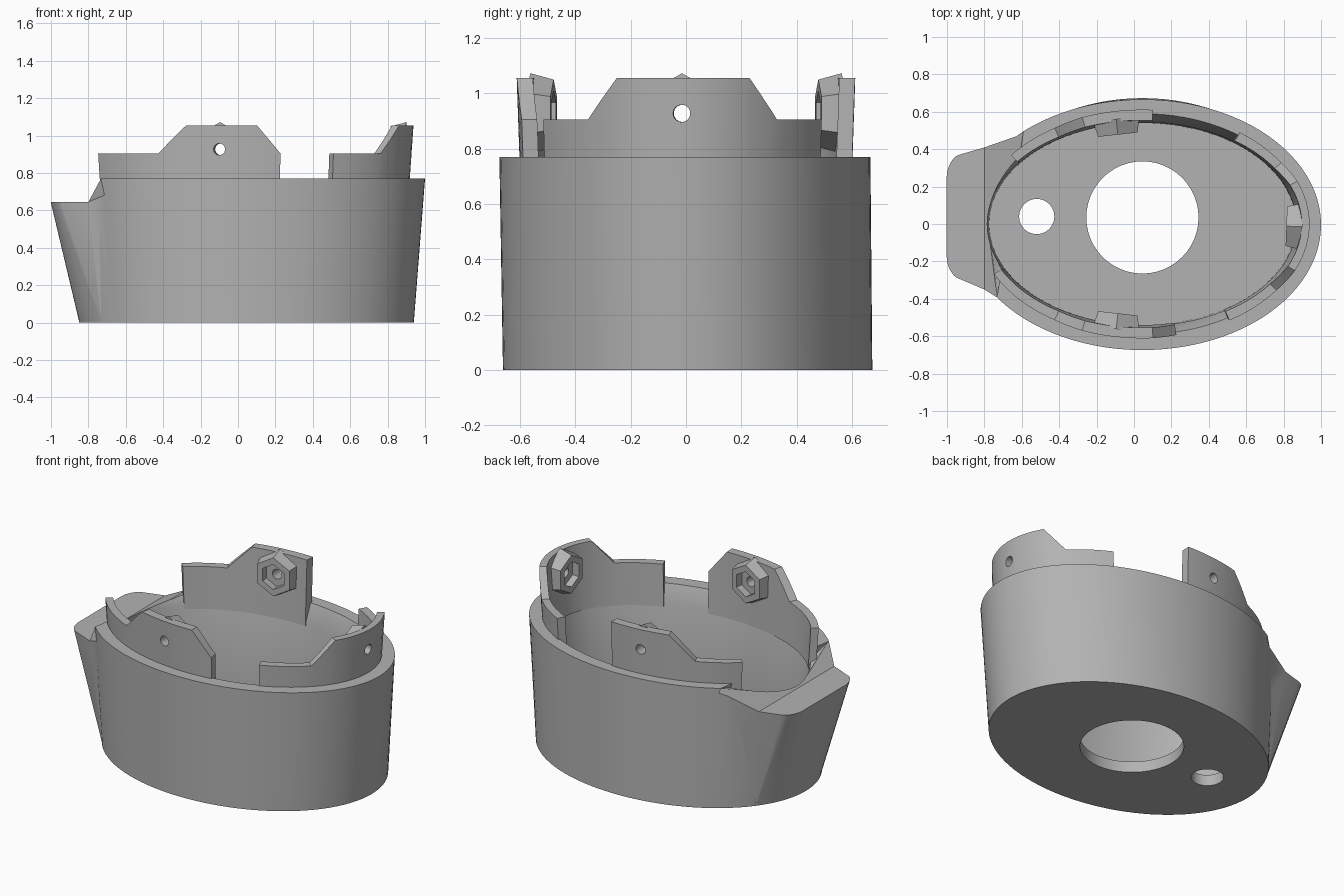
import bpy, bmesh
from math import cos, sin, pi, acos, asin, radians
from mathutils import Vector, Matrix

cube = bpy.data.objects.get("Cube")
if cube:
    bpy.data.objects.remove(cube)

grey = bpy.data.materials.new("plain grey")
grey.use_nodes = True
COLOR = (0.45, 0.45, 0.45, 1)
grey.diffuse_color = COLOR
grey.node_tree.nodes["Principled BSDF"].inputs["Base Color"].default_value = COLOR

CX = 0.045          # centre of every oval
SEG = 96


def finish(name, bm):
    bmesh.ops.recalc_face_normals(bm, faces=bm.faces)
    mesh = bpy.data.meshes.new(name)
    bm.to_mesh(mesh)
    bm.free()
    mesh.materials.append(grey)
    obj = bpy.data.objects.new(name, mesh)
    bpy.context.collection.objects.link(obj)
    return obj


def loft(name, rings):
    """Closed solid through rings of equal point count."""
    bm = bmesh.new()
    loops = [[bm.verts.new(p) for p in ring] for ring in rings]
    n = len(loops[0])
    for low, high in zip(loops, loops[1:]):
        for i in range(n):
            j = (i + 1) % n
            bm.faces.new((low[i], low[j], high[j], high[i]))
    bm.faces.new(loops[0][::-1])
    bm.faces.new(loops[-1])
    return finish(name, bm)


def oval(a, b, z, cx=CX, cy=0.0, n=SEG):
    return [(cx + a * cos(2 * pi * i / n), cy + b * sin(2 * pi * i / n), z) for i in range(n)]


def boolean(obj, cutter, operation="DIFFERENCE", keep=False):
    mod = obj.modifiers.new("cut", "BOOLEAN")
    mod.operation = operation
    mod.solver = "EXACT"
    mod.object = cutter
    bpy.ops.object.select_all(action="DESELECT")
    bpy.context.view_layer.objects.active = obj
    obj.select_set(True)
    bpy.ops.object.modifier_apply(modifier=mod.name)
    if not keep:
        bpy.data.objects.remove(cutter)


def smooth(obj, angle=25):
    bpy.ops.object.select_all(action="DESELECT")
    bpy.context.view_layer.objects.active = obj
    obj.select_set(True)
    bpy.ops.object.shade_smooth_by_angle(angle=radians(angle))


# Oval cup, slightly flared
RIM = 0.77
body = loft("cup_body", [oval(0.895, 0.667, 0, cy=0.006), oval(0.955, 0.67, RIM, cy=-0.004)])

# Spout: hull from the lower oval to a rounded bar
bm = bmesh.new()
for p in oval(0.893, 0.665, 0, cy=0.006):
    if p[0] < -0.7:
        bm.verts.new(p)
for z, x in ((0.0, -0.84), (RIM, -1.031)):
    if z:
        for cy, start in ((0.30, pi / 2), (-0.21, pi)):
            for i in range(7):
                t = start + i * pi / 12
                bm.verts.new((x + 0.08 + 0.08 * cos(t), cy + 0.08 * sin(t), z))
        for px, py in ((-0.6, 0.485), (-0.73, -0.39)):
            bm.verts.new((px, py, z))
bmesh.ops.convex_hull(bm, input=bm.verts)
boolean(body, finish("spout", bm), "UNION")

# Cavity with an opened inner rim
boolean(body, loft("cavity", [oval(0.82, 0.54, 0.07), oval(0.83, 0.545, 0.66),
                              oval(0.866, 0.59, RIM), oval(0.866, 0.59, 1.0)]))

# Lowered spout top with a skewed slope up to the rim
lip = []
for y, back in ((-1.0, -0.83), (1.0, -0.51)):
    lip.append([(-1.3, y, 0.645), (-0.8, y, 0.645), (back, y, RIM), (back, y, 1.0), (-1.3, y, 1.0)])
boolean(body, loft("spout_cut", lip))

# Floor holes
for x, y, r in ((0.045, 0.035, 0.30), (-0.52, 0.04, 0.094)):
    boolean(body, loft("floor_hole", [oval(r, r, -0.1, x, y, 48), oval(r, r, 0.2, x, y, 48)]))
smooth(body)


# Upright tabs following the rim
def height(t, profile):
    for (t0, z0), (t1, z1) in zip(profile, profile[1:]):
        if t <= t1:
            return z0 + (z1 - z0) * (t - t0) / (t1 - t0)
    return profile[-1][1]


def tab(name, profile):
    """profile: (angle, top height) pairs with rising angle."""
    first, last = profile[0][0], profile[-1][0]
    stops = sorted({p[0] for p in profile} | {first + (last - first) * i / 24 for i in range(25)})
    rings = []
    for t in stops:
        top = height(t, profile)
        ring = []
        for base, flare, z in (((0.865, 0.597), 0, 0.64), ((0.865, 0.597), 1, top),
                               ((0.823, 0.54), 1, top), ((0.823, 0.54), 0, 0.64)):
            f = flare * 0.1 * (top - 0.64) * 0.7
            ring.append((CX + (base[0] + f) * cos(t), (base[1] + f * 0.5) * sin(t), z))
        rings.append(ring)
    return loft(name, rings)


def by_x(x):
    return acos((x - CX) / 0.875)


LOW, HIGH = 0.905, 1.055
front = [(-0.74, LOW), (-0.42, LOW), (-0.27, HIGH), (0.10, HIGH), (0.225, LOW)]
back = [(0.10, HIGH), (-0.27, HIGH), (-0.42, LOW), (-0.65, LOW)]
side = [(-0.51, LOW), (-0.35, LOW), (-0.245, HIGH), (0.225, HIGH), (0.325, LOW), (0.485, LOW)]
tabs = [
    ("front_tab", [(2 * pi - by_x(x), z) for x, z in front], 2 * pi - by_x(-0.1)),
    ("back_tab", [(by_x(x), z) for x, z in back], by_x(-0.1)),
    ("left_tab", [(asin(y / 0.6), z) for y, z in side], asin(-0.015 / 0.6)),
]


# Hexagonal nut bosses with a recess and a screw hole
def prism(name, sides, place, stations):
    return loft(name, [[place @ Vector((r * sin(2 * pi * i / sides), r * cos(2 * pi * i / sides), d))
                        for i in range(sides)] for d, r in stations])


for name, profile, t in tabs:
    wall = tab(name, profile)
    inward = -Vector((cos(t) / 0.83, sin(t) / 0.55, 0)).normalized()
    up = Vector((0, 0, 1))
    across = up.cross(inward)
    place = Matrix((across, up, inward)).transposed().to_4x4()
    place.translation = (CX + 0.835 * cos(t), 0.55 * sin(t), 0.927)
    boss = prism(name.replace("tab", "nut_boss"), 6, place, [(-0.02, 0.145), (0.065, 0.122)])
    boolean(boss, prism("recess", 6, place, [(0.02, 0.08), (0.2, 0.08)]))
    hole = prism("screw_hole", 24, place, [(-0.2, 0.031), (0.2, 0.031)])
    boolean(boss, hole, keep=True)
    boolean(wall, hole)
    smooth(wall)
